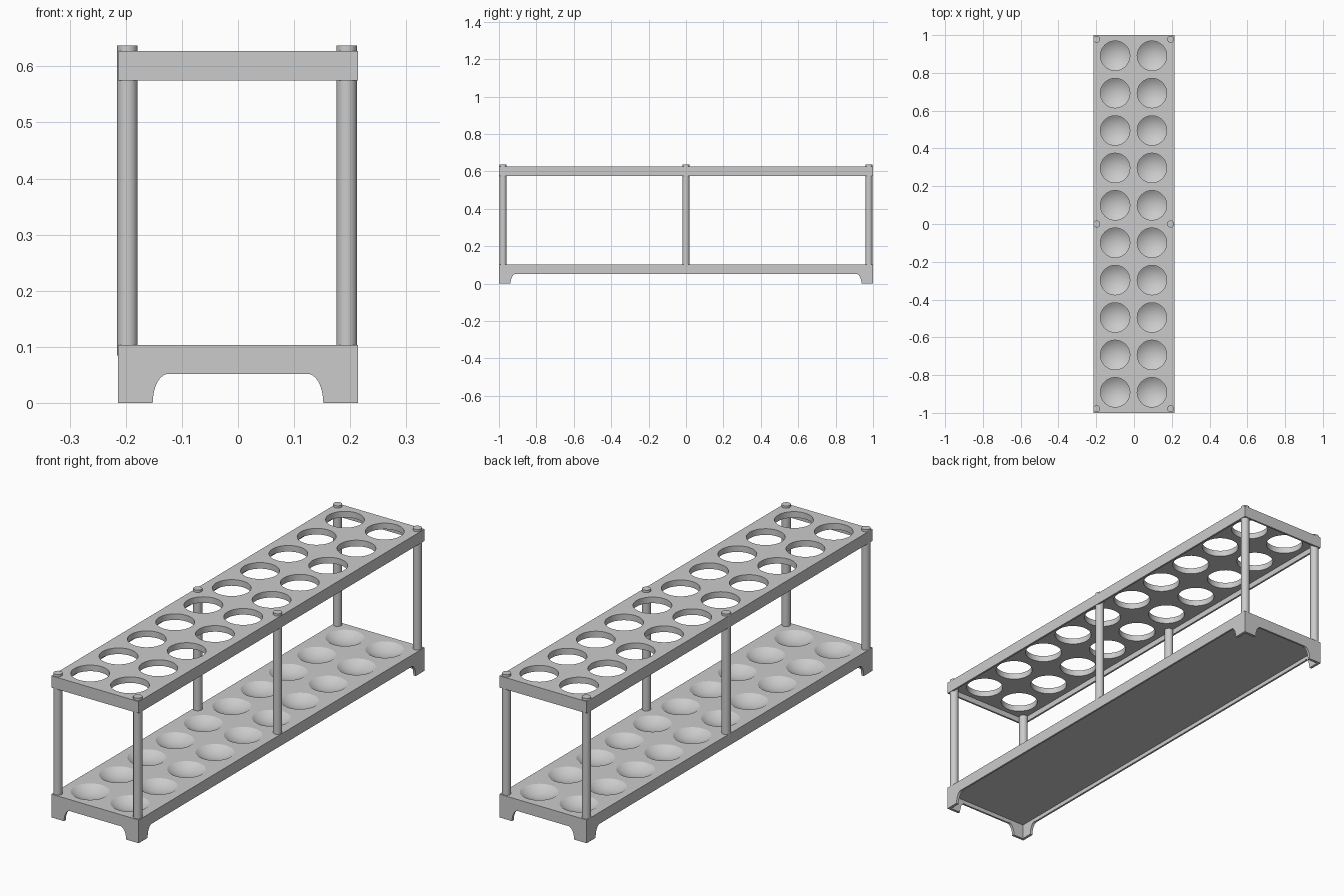
import bpy, bmesh
from math import sin, cos, pi
from mathutils import Matrix, Vector

if "Cube" in bpy.data.objects:
    bpy.data.objects.remove(bpy.data.objects["Cube"])

HX, HY = 0.214, 1.0          # half width and half length
HOLES = [(x, -0.891 + 0.198 * i) for i in range(10) for x in (-0.1, 0.095)]
R = 0.078                    # hole radius


def make(name, bm, smooth=False):
    bmesh.ops.recalc_face_normals(bm, faces=bm.faces)
    me = bpy.data.meshes.new(name)
    bm.to_mesh(me)
    bm.free()
    ob = bpy.data.objects.new(name, me)
    bpy.context.collection.objects.link(ob)
    if smooth:
        smooth_by_angle(ob)
    return ob


def smooth_by_angle(ob):
    bpy.ops.object.select_all(action='DESELECT')
    ob.select_set(True)
    bpy.context.view_layer.objects.active = ob
    bpy.ops.object.shade_smooth_by_angle(angle=0.6)


def revolve(bm, profile, x, y, n=40):
    """Closed solid of revolution; first and last profile points lie off the axis."""
    rings = [[bm.verts.new((x + r * cos(2 * pi * i / n), y + r * sin(2 * pi * i / n), z))
              for i in range(n)] for r, z in profile]
    for a, b in zip(rings, rings[1:]):
        for i in range(n):
            bm.faces.new((a[i], a[(i + 1) % n], b[(i + 1) % n], b[i]))
    bm.faces.new(rings[0])
    bm.faces.new(rings[-1])


def tray(name, z0, z1, slab, profile):
    # Slab with a thin skirt hanging round its edge
    bm = bmesh.new()
    bmesh.ops.create_cube(bm, size=1, matrix=Matrix.Translation((0, 0, (z0 + z1) / 2))
                          @ Matrix.Diagonal((2 * HX, 2 * HY, z1 - z0, 1)))
    bottom = min(bm.faces, key=lambda f: f.calc_center_median().z)
    bmesh.ops.inset_region(bm, faces=[bottom], thickness=0.012)
    inner = bmesh.ops.extrude_face_region(bm, geom=[bottom])['geom']
    bmesh.ops.delete(bm, geom=[bottom], context='FACES_ONLY')
    bmesh.ops.translate(bm, vec=(0, 0, z1 - slab - z0),
                        verts=[g for g in inner if isinstance(g, bmesh.types.BMVert)])
    ob = make(name, bm)

    # Cut the tube openings
    cb = bmesh.new()
    for x, y in HOLES:
        revolve(cb, profile, x, y)
    cutter = make(name + "_cutter", cb, True)
    mod = ob.modifiers.new("holes", 'BOOLEAN')
    mod.operation, mod.solver, mod.object = 'DIFFERENCE', 'EXACT', cutter
    bpy.context.view_layer.update()
    dg = bpy.context.evaluated_depsgraph_get()
    me = bpy.data.meshes.new_from_object(ob.evaluated_get(dg))
    ob.modifiers.clear()
    ob.data = me
    bpy.data.objects.remove(cutter)
    smooth_by_angle(ob)
    return ob


# Upper tray with through holes
tray("top_tray", 0.575, 0.627, 0.027, [(R, 0.56), (R, 0.65)])

# Lower tray with shallow round dishes
Z, D = 0.103, 0.025
S = (R * R + D * D) / (2 * D)
dish = []
for i in range(1, 9):
    r = R * i / 8
    dish.append((r, Z - D + S - (S * S - r * r) ** 0.5))
tray("base_tray", 0.052, Z, 0.033, dish + [(R, Z + 0.02)])

# Posts running up through the top tray
for side, x in (("left", -0.197), ("right", 0.194)):
    for place, y in (("front", -0.978), ("middle", 0.0), ("back", 0.978)):
        bm = bmesh.new()
        revolve(bm, [(0.0183, 0.085), (0.0183, 0.637)], x, y, 32)
        make(f"{place}_{side}_post", bm, True)

# Corner feet: two thin curved brackets meeting at the corner
W0, W1, H, T = 0.062, 0.09, 0.052, 0.012
outline = [(0, 0)] + [(W1 - (W1 - W0) * cos(a), H * sin(a))
                      for a in (pi / 2 * i / 10 for i in range(11))] + [(0, H)]
for sx, side in ((-1, "left"), (1, "right")):
    for sy, place in ((-1, "front"), (1, "back")):
        bm = bmesh.new()
        for along_x in (True, False):
            pts = [Vector((u, 0, z)) if along_x else Vector((0, u, z)) for u, z in outline]
            step = Vector((0, T, 0)) if along_x else Vector((T, 0, 0))
            loops = [[bm.verts.new((sx * (HX - p.x), sy * (HY - p.y), p.z))
                      for p in (q + off for q in pts)] for off in (Vector(), step)]
            bm.faces.new(loops[0])
            bm.faces.new(loops[1])
            for i in range(len(pts)):
                j = (i + 1) % len(pts)
                bm.faces.new((loops[0][i], loops[0][j], loops[1][j], loops[1][i]))
        make(f"{place}_{side}_foot", bm, True)
